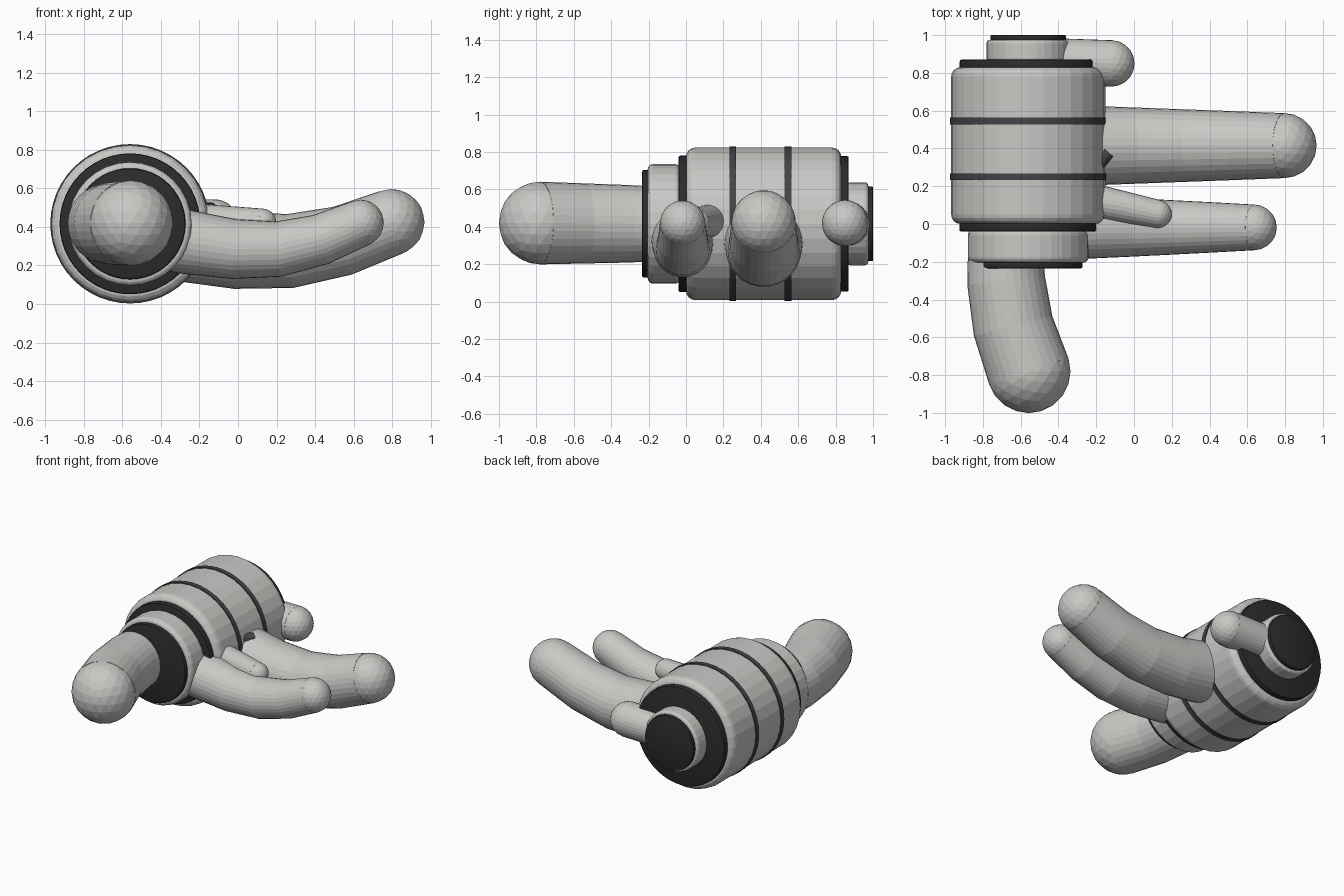
import bpy, bmesh, math
from mathutils import Vector

cube = bpy.data.objects.get("Cube")
if cube:
    bpy.data.objects.remove(cube, do_unlink=True)

AX, AZ = -0.56, 0.416  # main axis runs along y


def material(name, rgb):
    m = bpy.data.materials.new(name)
    m.use_nodes = True
    m.diffuse_color = (*rgb, 1)
    m.node_tree.nodes["Principled BSDF"].inputs["Base Color"].default_value = (*rgb, 1)
    return m


STEEL = material("light grey metal", (0.58, 0.58, 0.56))
BLACK = material("black rubber", (0.025, 0.025, 0.025))
BAND = material("dark grey trim", (0.055, 0.055, 0.065))


def finish(bm, name, mat):
    bmesh.ops.recalc_face_normals(bm, faces=bm.faces)
    mesh = bpy.data.meshes.new(name)
    bm.to_mesh(mesh)
    bm.free()
    mesh.materials.append(mat)
    obj = bpy.data.objects.new(name, mesh)
    bpy.context.collection.objects.link(obj)
    return obj


def loft(bm, points, radii, sides):
    """Skin a tube with round sections along a path, capped at both ends."""
    pts = [Vector(p) for p in points]
    rings = []
    for i, p in enumerate(pts):
        t = (pts[min(i + 1, len(pts) - 1)] - pts[max(i - 1, 0)]).normalized()
        up = Vector((0, 0, 1))
        u = t.cross(up).normalized()
        v = u.cross(t)
        rings.append([bm.verts.new(p + radii[i] * (u * math.cos(a) + v * math.sin(a)))
                      for a in (2 * math.pi * k / sides for k in range(sides))])
    for r0, r1 in zip(rings, rings[1:]):
        for k in range(sides):
            n = (k + 1) % sides
            bm.faces.new((r0[k], r0[n], r1[n], r1[k]))
    bm.faces.new(rings[0])
    bm.faces.new(rings[-1])


def drum(name, y0, y1, radius, mat, bevel=0.0, sides=32, steps=4):
    """Cylinder on the main axis with rounded rims."""
    prof = [(y0, radius), (y1, radius)]
    if bevel:
        arc = [(bevel * (1 - math.sin(a)), bevel * (1 - math.cos(a)))
               for a in (math.pi / 2 * k / steps for k in range(steps + 1))]
        prof = [(y0 + d, radius - e) for d, e in reversed(arc)]
        prof += [(y1 - d, radius - e) for d, e in arc]
    bm = bmesh.new()
    loft(bm, [(AX, y, AZ) for y, r in prof], [r for y, r in prof], sides)
    return finish(bm, name, mat)


def smooth(obj, degrees):
    bpy.ops.object.select_all(action='DESELECT')
    obj.select_set(True)
    bpy.context.view_layer.objects.active = obj
    bpy.ops.object.shade_smooth_by_angle(angle=math.radians(degrees))


def pipe(name, points, r0, r1, sides=32):
    """Tapering bent pipe ending in a ball."""
    n = len(points) - 1
    bm = bmesh.new()
    loft(bm, points, [r0 + (r1 - r0) * i / n for i in range(n + 1)], sides)
    finish(bm, name, STEEL)
    bm = bmesh.new()
    bmesh.ops.create_icosphere(bm, subdivisions=3, radius=r1)
    bmesh.ops.translate(bm, verts=bm.verts, vec=points[-1])
    finish(bm, name + "_end_ball", STEEL)


# Main body and its trim bands
drum("main_body", 0.0, 0.83, 0.408, STEEL, 0.05)
for i, y in enumerate((0.25, 0.545)):
    drum("trim_band_%d" % (i + 1), y - 0.018, y + 0.018, 0.413, BAND, sides=48)

# Front collar and seals
drum("front_flange", -0.04, 0.02, 0.365, BLACK, 0.01, 48, 2)
drum("front_collar", -0.205, -0.03, 0.32, STEEL, 0.03)
drum("front_plate", -0.235, -0.195, 0.288, BLACK, 0.01, 48, 2)

# Back collar and seals
drum("back_flange", 0.81, 0.87, 0.363, BLACK, 0.01, 48, 2)
drum("back_collar", 0.86, 0.975, 0.222, STEEL, 0.02)
drum("back_plate", 0.968, 1.0, 0.2, BLACK, 0.006, 48, 2)

# Bent pipes
pipe("front_pipe", [(-0.68, -0.18, AZ), (-0.677, -0.3, AZ), (-0.64, -0.54, 0.418),
                    (-0.557, -0.78, 0.42)], 0.2, 0.221)
pipe("long_side_pipe", [(-0.5, 0.415, 0.40), (-0.27, 0.415, 0.325), (0.0, 0.415, 0.28),
                        (0.27, 0.415, 0.275), (0.54, 0.415, 0.328),
                        (0.795, 0.415, 0.424)], 0.222, 0.172)
pipe("short_side_pipe", [(-0.5, -0.018, 0.38), (-0.27, -0.018, 0.322), (-0.02, -0.018, 0.285),
                         (0.21, -0.018, 0.285), (0.43, -0.018, 0.335),
                         (0.635, -0.018, 0.42)], 0.178, 0.121)
pipe("back_outlet_pipe", [(-0.5, 0.868, 0.416), (-0.12, 0.85, 0.42)], 0.118, 0.123)
pipe("small_side_pipe", [(-0.3, 0.14, 0.432), (0.125, 0.053, 0.42)], 0.095, 0.075, 24)

# Small slanted stub on the side
bm = bmesh.new()
loft(bm, [(-0.23, 0.27, 0.49), (-0.136, 0.38, 0.49)], [0.036, 0.036], 16)
finish(bm, "side_stub", BAND)

# Soften round walls of the bands and plates only
for obj in bpy.data.objects:
    if obj.type == 'MESH' and ("band" in obj.name or "flange" in obj.name or "plate" in obj.name):
        smooth(obj, 30)
